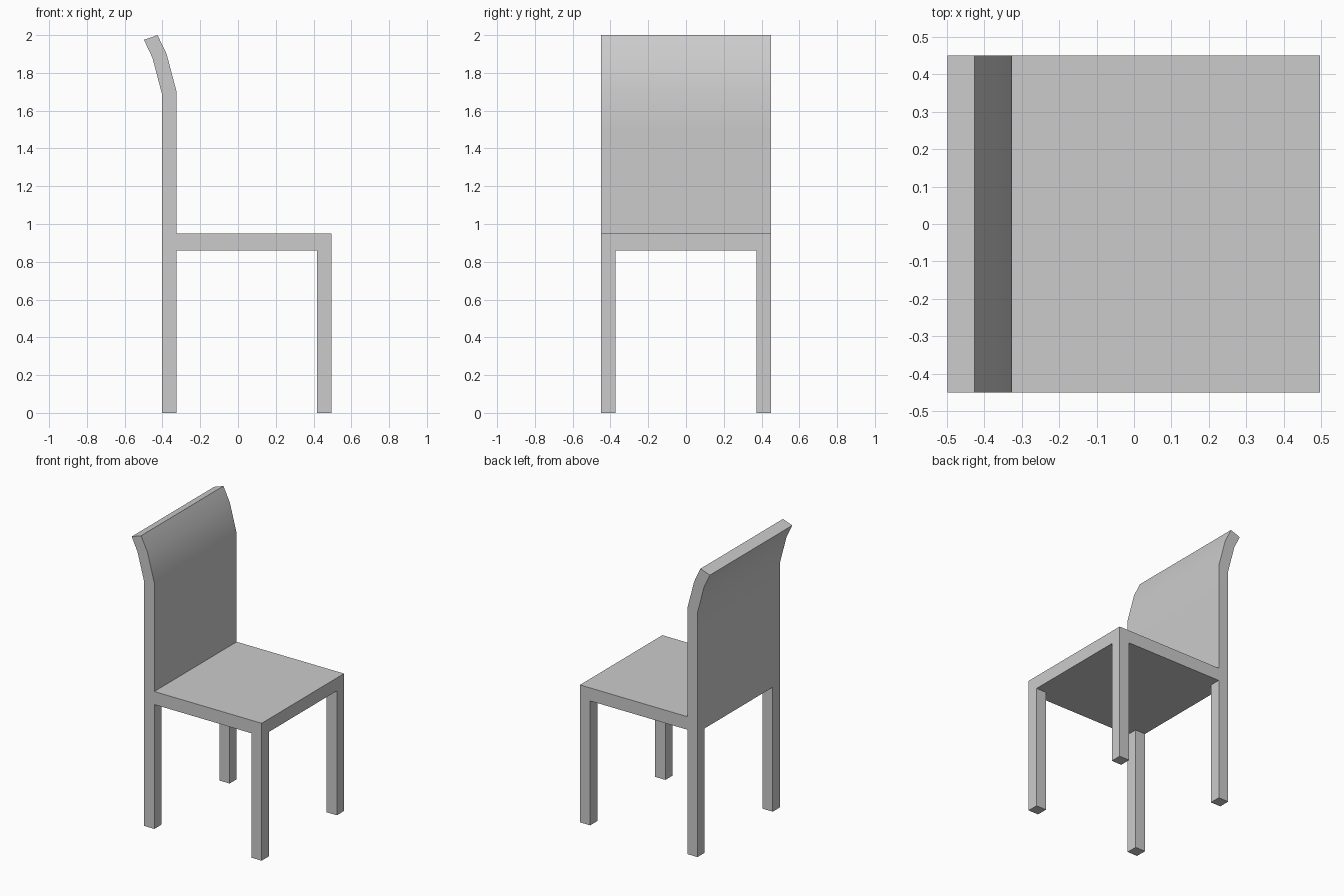
import bpy, bmesh
from mathutils import Vector

if "Cube" in bpy.data.objects:
    bpy.data.objects.remove(bpy.data.objects["Cube"])

XB, XI, XF, XR = -0.403, -0.325, 0.418, 0.496   # back, backrest front, front leg inner, seat front
Y, YI = 0.45, 0.372                             # half width, leg inner side
Z0, Z1 = 0.86, 0.95                             # seat underside and top

bm = bmesh.new()


def faces_where(test):
    return [f for f in bm.faces if test(f.calc_center_median(), f.normal)]


def extrude(faces):
    """Extrude a face region, drop the old faces, return new verts and faces."""
    geom = bmesh.ops.extrude_face_region(bm, geom=faces)["geom"]
    old = [f for f in faces if f.is_valid]
    if old:
        bmesh.ops.delete(bm, geom=old, context='FACES')
    return ([g for g in geom if isinstance(g, bmesh.types.BMVert)],
            [g for g in geom if isinstance(g, bmesh.types.BMFace)])


# Seat slab, cut where the legs and backrest join
bmesh.ops.create_cube(bm, size=1)
bmesh.ops.scale(bm, vec=(XR - XB, 2 * Y, Z1 - Z0), verts=bm.verts)
bmesh.ops.translate(bm, vec=((XR + XB) / 2, 0, (Z0 + Z1) / 2), verts=bm.verts)
for co, no in [((XI, 0, 0), (1, 0, 0)), ((XF, 0, 0), (1, 0, 0)),
               ((0, -YI, 0), (0, 1, 0)), ((0, YI, 0), (0, 1, 0))]:
    bmesh.ops.bisect_plane(bm, geom=bm.verts[:] + bm.edges[:] + bm.faces[:],
                           plane_co=Vector(co), plane_no=Vector(no))
bm.normal_update()

# Legs pulled down from the four corners of the underside
corners = faces_where(lambda c, n: n.z < -0.9 and abs(c.y) > YI
                      and (c.x < XI or c.x > XF))
for corner in corners:
    verts, _ = extrude([corner])
    for v in verts:
        v.co.z = 0

# Backrest pulled up from the rear strip, following a curved profile
strip = faces_where(lambda c, n: n.z > 0.9 and c.x < XI)
profile = [((XB, 1.50), (XI, 1.50)), ((-0.403, 1.69), (XI, 1.70)),
           ((-0.453, 1.88), (-0.378, 1.90)), ((-0.498, 1.975), (-0.426, 2.0))]
for back, front in profile:
    verts, strip = extrude(strip)
    mid = sum(v.co.x for v in verts) / len(verts)
    for v in verts:
        v.co.x, v.co.z = front if v.co.x > mid else back

bmesh.ops.recalc_face_normals(bm, faces=bm.faces)
mesh = bpy.data.meshes.new("chair")
bm.to_mesh(mesh)
bm.free()
chair = bpy.data.objects.new("chair", mesh)
bpy.context.collection.objects.link(chair)

# Soft curve on the backrest, crisp edges elsewhere
bpy.context.view_layer.objects.active = chair
chair.select_set(True)
bpy.ops.object.shade_smooth_by_angle()
